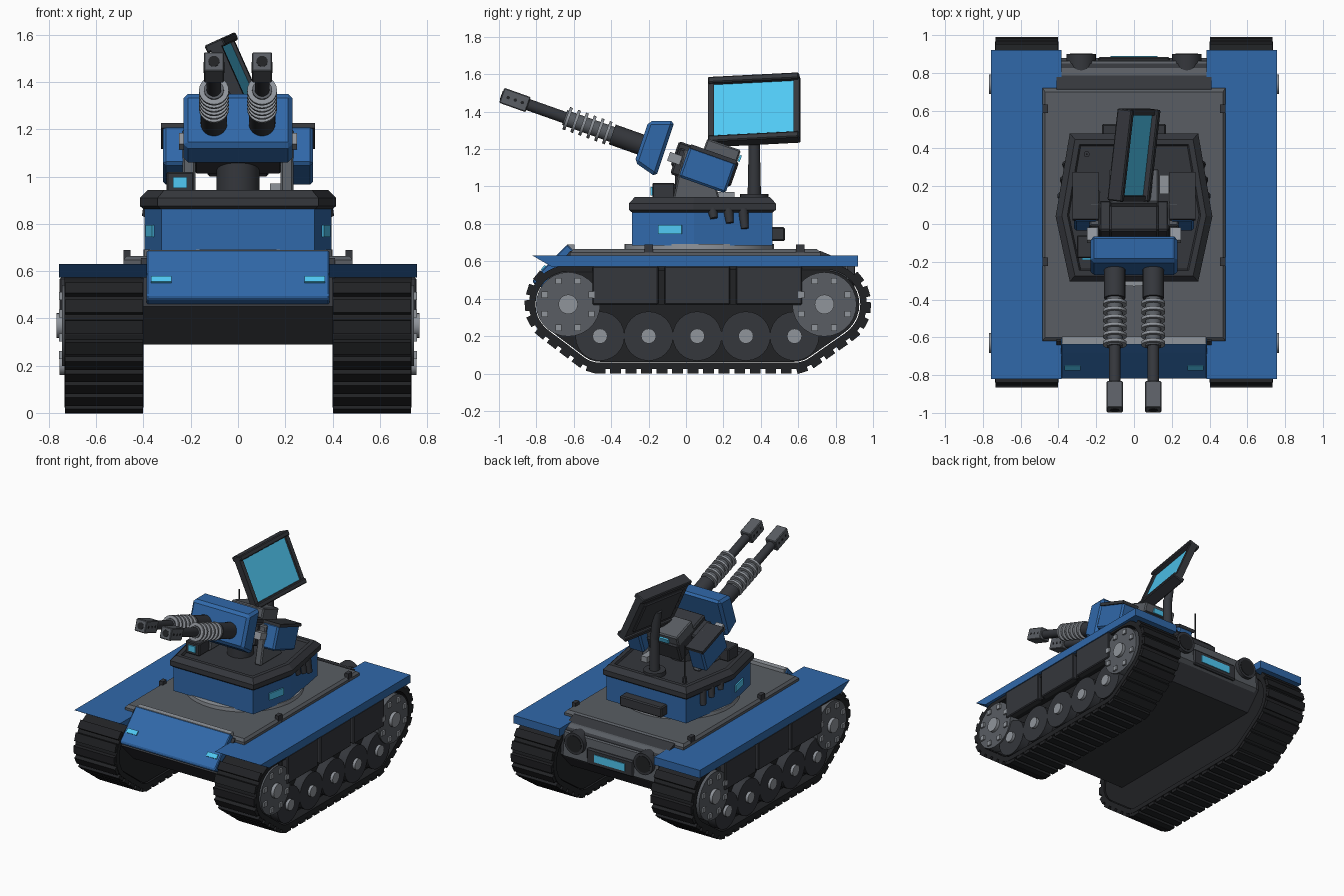
import bpy, bmesh, math
from mathutils import Vector, Matrix, geometry

if "Cube" in bpy.data.objects:
    bpy.data.objects.remove(bpy.data.objects["Cube"])

def mat(name, r, g, b):
    m = bpy.data.materials.new(name)
    m.diffuse_color = (r, g, b, 1)
    m.use_nodes = True
    m.node_tree.nodes["Principled BSDF"].inputs["Base Color"].default_value = m.diffuse_color
    return m

BLUE = mat("blue", 0.03, 0.14, 0.40)
DARK = mat("dark", 0.035, 0.038, 0.045)
RUBBER = mat("rubber", 0.015, 0.016, 0.018)
MID = mat("mid_grey", 0.10, 0.11, 0.125)
LIGHT = mat("light_grey", 0.28, 0.30, 0.33)
CYAN = mat("cyan", 0.08, 0.58, 0.90)
round_parts = []

def finish(bm, name, m, bevel=0):
    bmesh.ops.recalc_face_normals(bm, faces=bm.faces)
    me = bpy.data.meshes.new(name)
    bm.to_mesh(me)
    bm.free()
    ob = bpy.data.objects.new(name, me)
    bpy.context.collection.objects.link(ob)
    me.materials.append(m)
    if bevel:
        b = ob.modifiers.new("bevel", 'BEVEL')
        b.width, b.segments, b.limit_method = bevel, 1, 'ANGLE'
    return ob

def box(name, c, size, m, rot=None, bevel=0):
    bm = bmesh.new()
    R = rot.to_4x4() if rot else Matrix()
    bmesh.ops.create_cube(bm, size=1, matrix=Matrix.Translation(c) @ R @ Matrix.Diagonal((*size, 1)))
    return finish(bm, name, m, bevel)

def cyl(name, p0, p1, r, m, r2=None, n=24):
    p0, p1 = Vector(p0), Vector(p1)
    d = p1 - p0
    bm = bmesh.new()
    bmesh.ops.create_cone(bm, cap_ends=True, segments=n, radius1=r, radius2=r if r2 is None else r2, depth=d.length,
        matrix=Matrix.Translation((p0 + p1) / 2) @ d.to_track_quat('Z', 'Y').to_matrix().to_4x4())
    ob = finish(bm, name, m)
    round_parts.append(ob)
    return ob

def loft(name, rings, m, bevel=0, closed=False):
    """Skin a stack of matching point rings; cap the ends or join them."""
    bm = bmesh.new()
    vs = [[bm.verts.new(p) for p in ring] for ring in rings]
    pairs = list(zip(vs, vs[1:])) + ([(vs[-1], vs[0])] if closed else [])
    for a, b in pairs:
        for i in range(len(a)):
            j = (i + 1) % len(a)
            bm.faces.new((a[i], a[j], b[j], b[i]))
    if not closed:
        bm.faces.new(vs[0])
        bm.faces.new(vs[-1])
    return finish(bm, name, m, bevel)

def side_prism(name, prof, x0, x1, m, bevel=0):
    return loft(name, [[(x, y, z) for y, z in prof] for x in (x0, x1)], m, bevel)

# ---- Track outline: hull around idlers and end road wheels
def outline(off):
    pts = []
    for cy, cz, r in ((-.63, .37, .21), (.745, .37, .222), (-.46, .2, .177), (.58, .2, .177)):
        for i in range(32):
            a = i * math.tau / 32
            pts.append(Vector((cy + (r + off) * math.cos(a), cz + (r + off) * math.sin(a))))
    return [pts[i] for i in geometry.convex_hull_2d(pts)]

outer, core = outline(0), outline(-.04)
inner = []
for i, p in enumerate(outer):
    t = (outer[(i + 1) % len(outer)] - outer[i - 1]).normalized()
    n = Vector((t.y, -t.x))
    if n.dot(p - Vector((.06, .35))) < 0:
        n = -n
    inner.append(p - n * .035)

for s, side in ((1, "right"), (-1, "left")):
    X = lambda v: s * v
    # Belt, inner wall and tread pads
    loft(side + "_track_belt", [[(X(x), p.x, p.y) for p in ring] for x, ring in
         ((.40, outer), (.735, outer), (.735, inner), (.40, inner))], RUBBER, closed=True)
    side_prism(side + "_track_core", [tuple(p) for p in core], X(.41), X(.67), RUBBER)
    bm = bmesh.new()
    carry = 0
    for i, p in enumerate(outer):
        q = outer[(i + 1) % len(outer)]
        d = q - p
        while carry < d.length:
            c = p + d.normalized() * carry
            if c.y < .52:
                R = Matrix.Rotation(math.atan2(d.y, d.x), 4, 'X')
                bmesh.ops.create_cube(bm, size=1, matrix=Matrix.Translation((X(.568), c.x, c.y)) @ R
                                      @ Matrix.Diagonal((.33, .058, .045, 1)))
            carry += .083
        carry -= d.length
    finish(bm, side + "_tread_pads", RUBBER)
    # Drive wheels with square bolts
    for cy, nm in ((-.63, "front"), (.74, "rear")):
        cyl(f"{side}_{nm}_drive_wheel", (X(.6), cy, .37), (X(.745), cy, .37), .172, MID, n=28)
        cyl(f"{side}_{nm}_drive_hub", (X(.74), cy, .37), (X(.768), cy, .37), .052, LIGHT)
        for k in range(8):
            a = (k + .5) * math.tau / 8
            box(f"{side}_{nm}_wheel_bolt", (X(.745), cy + .135 * math.cos(a), .37 + .135 * math.sin(a)),
                (.025, .034, .034), LIGHT)
    # Road wheels
    for k in range(5):
        cy = -.46 + .26 * k
        cyl(side + "_road_wheel", (X(.6), cy, .2), (X(.735), cy, .2), .132, DARK)
        cyl(side + "_road_hub", (X(.73), cy, .2), (X(.755), cy, .2), .04, LIGHT, n=16)
    # Skirts and fender
    box(side + "_skirt_backing", (X(.70), .06, .47), (.05, 1.1, .2), RUBBER)
    for a, b in ((-.5, -.148), (-.115, .235), (.268, .62)):
        box(side + "_skirt_panel", (X(.73), (a + b) / 2, .47), (.05, b - a, .205), DARK, bevel=.006)
    side_prism(side + "_fender", [(-.82, .63), (-.72, .572), (.92, .572), (.92, .63)], X(.385), X(.757), BLUE)
    # Deck clips, exhaust, headlight
    for y in (-.2, .61):
        box(side + "_deck_clip", (X(.47), y, .66), (.03, .045, .06), DARK)
    cyl(side + "_exhaust", (X(.28), .72, .54), (X(.28), .9, .54), .078, DARK)
    cyl(side + "_exhaust_bore", (X(.28), .89, .54), (X(.28), .903, .54), .06, RUBBER)
    box(side + "_headlight", (X(.325), -.755, .558), (.085, .03, .032), CYAN, Matrix.Rotation(math.radians(-42), 3, 'X'))

# ---- Hull
side_prism("hull", [(-.62, .29), (-.78, .45), (-.62, .655), (.72, .655), (.85, .60), (.87, .42), (.75, .29)],
           -.41, .41, DARK)
side_prism("rear_plate", [(.70, .64), (.80, .625), (.862, .59), (.878, .42), (.80, .36), (.7, .36)], -.385, .385, MID)
side_prism("glacis_plate", [(-.60, .655), (-.635, .69), (-.68, .645), (-.82, .50), (-.815, .48), (-.76, .455), (-.70, .52)],
           -.387, .387, BLUE, .006)
box("glacis_trim", (0, -.615, .675), (.76, .04, .03), LIGHT)
loft("deck", [[(x * k, .05 + y * k, z) for x, y in ((-.485, -.67), (.485, -.67), (.485, .67), (-.485, .67))]
              for z, k in ((.62, 1), (.648, 1), (.665, .97))], MID)
box("rear_light_housing", (0, .865, .47), (.38, .04, .12), DARK, bevel=.01)
box("rear_light", (0, .882, .47), (.25, .016, .055), CYAN)
cyl("turret_ring", (0, .07, .64), (0, .07, .692), .40, LIGHT, n=40)

# ---- Turret body and lid
HEX = ((-.34, -.305), (.34, -.305), (.415, .04), (.34, .48), (-.34, .48), (-.415, .04))
def hex_ring(z, k):
    return [(x * k, .08 + (y - .08) * k, z) for x, y in HEX]
loft("turret_body", [hex_ring(.685, .955), hex_ring(.87, .955)], BLUE)
loft("turret_lid", [hex_ring(z, k) for z, k in
     ((.862, .96), (.875, 1), (.91, 1), (.943, .92), (.943, .85), (.928, .83))], DARK)
box("turret_rear_box", (0, .49, .745), (.34, .08, .075), DARK, bevel=.008)
for s in (1, -1):
    yaw = Matrix.Rotation(-s * math.atan2(.072, .33), 3, 'Z')
    box("turret_side_light", (s * .37, -.085, .77), (.014, .13, .05), CYAN, yaw)
    for y, z in ((.15, .83), (.235, .805), (.315, .775)):
        x = .40 - (y - .04) * .16
        cyl("smoke_launcher", (s * (x - .01), y - .01, .88), (s * (x + .005), y, z), .028, DARK, .02, n=12)

# ---- Sensor box, antenna, hatch
box("sensor_box", (-.245, -.12, .975), (.115, .12, .09), DARK, bevel=.006)
box("sensor_lens", (-.245, -.182, .975), (.06, .015, .045), CYAN)
cyl("antenna", (-.25, .37, .93), (-.25, .37, 1.2), .005, DARK, n=8)
cyl("antenna_base", (-.25, .37, .93), (-.25, .37, .97), .016, DARK, n=8)
box("rear_hatch", (.16, .21, .95), (.05, .1, .04), LIGHT)

# ---- Gun cradle
TILT = math.radians(19.5)
R = Matrix.Rotation(-TILT, 3, 'X')
C, S = math.cos(TILT), math.sin(TILT)
cyl("mount_pedestal", (0, .03, .93), (0, .03, 1.06), .09, DARK)
box("cradle", (0, .02, 1.11), (.37, .17, .15), DARK, R, .01)
box("breech", (0, .10, 1.12), (.26, .34, .14), DARK, R, .01)
box("breech_cover", (0, .19, 1.185), (.26, .19, .085), MID, R, .008)
box("breech_display", (0, .287, 1.15), (.12, .012, .035), CYAN, R)
side_prism("gun_shield", [(-.20, 1.35), (-.06, 1.35), (-.16, 1.05), (-.275, 1.13)], -.23, .23, BLUE, .018)
for s in (1, -1):
    side_prism("mount_bracket", [(-.07, .93), (.18, .93), (.11, 1.2), (-.01, 1.2)], s * .18, s * .235, MID, .008)
    box("ammo_pod", (s * .255, .115, 1.09), (.125, .265, .175), BLUE, R, .012)
    box("ammo_pod_cap", (s * .257, .147, 1.172), (.138, .262, .022), DARK, R)
    box("pod_link", (s * .22, -.06, 1.15), (.06, .07, .05), LIGHT, R)
    # Barrel: sleeve, ribbed cooler, tube and muzzle block
    g = lambda t: (s * .102, -.30 - t * C, 1.245 + t * S)
    cyl("barrel_sleeve", g(-.12), g(.10), .056, DARK)
    cyl("barrel_core", g(.08), g(.37), .042, MID)
    for k in range(6):
        t = .12 + k * .045
        cyl("cooling_ring", g(t), g(t + .016), .063, LIGHT)
    cyl("barrel_tube", g(.3), g(.62), .031, DARK)
    box("muzzle_block", g(.652), (.085, .15, .085), MID, R, .005)
    cyl("muzzle_bore", g(.72), g(.7295), .024, RUBBER, n=16)
    for k in range(3):
        p = Vector(g(.61 + k * .04))
        cyl("muzzle_vent", p - Vector((.044, 0, 0)), p + Vector((.044, 0, 0)), .009, RUBBER, n=10)

# ---- Mast and tilted screen
cyl("mast_base", (0, .365, .925), (0, .365, .96), .075, DARK)
cyl("mast", (0, .365, .94), (0, .365, 1.22), .036, DARK, .03)
w = Vector((.11, .98, .05)).normalized()
u = Vector((-math.sin(.42), 0, math.cos(.42)))
u = (u - u.dot(w) * w).normalized()
n = w.cross(u)
P = Matrix((n, w, u)).transposed()
centre = Vector((0, .365, 1.41))
def panel(name, off, size, m, bevel=0):
    return box(name, centre + P @ Vector(off), size, m, P, bevel)
panel("screen_back", (-.012, 0, 0), (.025, .47, .35), DARK, .006)
panel("screen_back_plate", (-.03, 0, 0), (.02, .38, .25), DARK, .008)
panel("screen_glass", (.004, 0, 0), (.012, .43, .31), CYAN)
for s in (1, -1):
    panel("screen_rail", (0, 0, s * .172), (.085, .49, .035), DARK, .006)
    panel("screen_side", (0, s * .23, 0), (.05, .03, .33), DARK)
cyl("mast_joint", (0, .365, 1.18), centre - n * .03, .03, DARK, n=16)

# ---- Smooth only the round parts
bpy.ops.object.select_all(action='DESELECT')
for ob in round_parts:
    ob.select_set(True)
bpy.context.view_layer.objects.active = round_parts[0]
bpy.ops.object.shade_smooth_by_angle(angle=math.radians(32))
